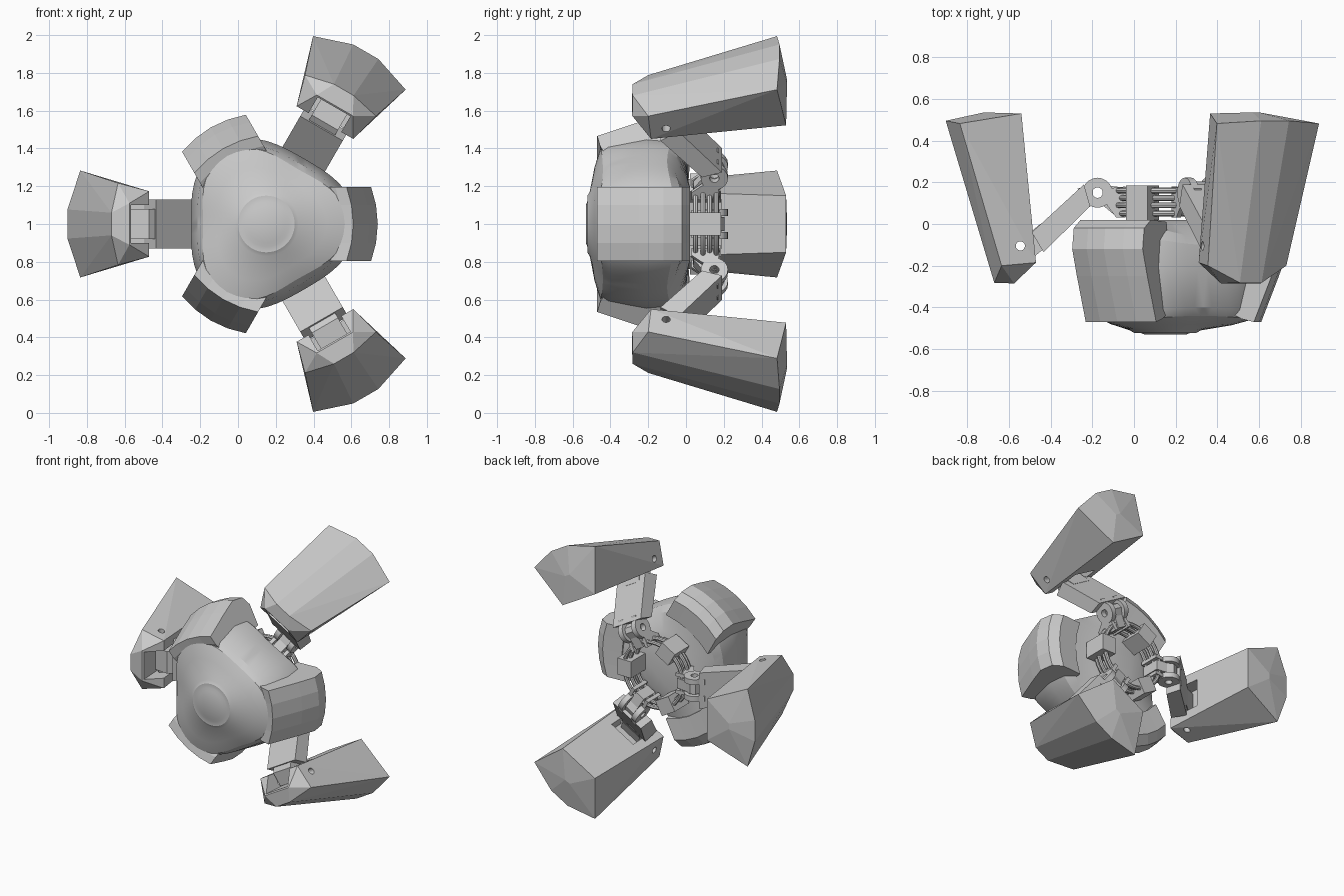
import bpy, bmesh, math
from mathutils import Vector

if "Cube" in bpy.data.objects:
    bpy.data.objects.remove(bpy.data.objects["Cube"])

CX, CZ = 0.15, 1.0      # the three-fold axis runs along y through here


def place(a, r, y, t):
    """Radial r, depth y, sideways t, for the sector at angle a."""
    a = math.radians(a)
    return Vector((CX + r * math.cos(a) - t * math.sin(a), y,
                   CZ + r * math.sin(a) + t * math.cos(a)))


def finish(name, bm, smooth=None, hide=False):
    bmesh.ops.recalc_face_normals(bm, faces=bm.faces[:])
    me = bpy.data.meshes.new(name)
    bm.to_mesh(me)
    bm.free()
    ob = bpy.data.objects.new(name, me)
    bpy.context.collection.objects.link(ob)
    ob.hide_render = hide
    if smooth:
        bpy.ops.object.select_all(action='DESELECT')
        ob.select_set(True)
        bpy.context.view_layer.objects.active = ob
        bpy.ops.object.shade_smooth_by_angle(angle=math.radians(smooth))
    return ob


def loft(name, rings, wrap=True, smooth=None):
    bm = bmesh.new()
    vs = [[bm.verts.new(p) for p in ring] for ring in rings]
    n = len(vs[0])
    for a, b in zip(vs, vs[1:]):
        for i in range(n if wrap else n - 1):
            j = (i + 1) % n
            bm.faces.new((a[i], a[j], b[j], b[i]))
    bm.faces.new(vs[0])
    bm.faces.new(vs[-1])
    return finish(name, bm, smooth)


def slab(name, a, profile, t0, t1, hide=False, smooth=None):
    """Extrude an (r, y) outline sideways from t0 to t1."""
    bm = bmesh.new()
    lo = [bm.verts.new(place(a, r, y, t0)) for r, y in profile]
    hi = [bm.verts.new(place(a, r, y, t1)) for r, y in profile]
    bm.faces.new(lo)
    bm.faces.new(hi)
    for i in range(len(lo)):
        j = (i + 1) % len(lo)
        bm.faces.new((lo[i], lo[j], hi[j], hi[i]))
    return finish(name, bm, smooth, hide)


def circle(r, y, rad, n=20):
    return [(r + rad * math.cos(2 * math.pi * i / n),
             y + rad * math.sin(2 * math.pi * i / n)) for i in range(n)]


def cut(ob, cutter):
    m = ob.modifiers.new("cut", 'BOOLEAN')
    m.operation = 'DIFFERENCE'
    m.solver = 'EXACT'
    m.object = cutter


# Core shell: each ring gives y, r toward the armour plates, then toward the arms
shell = [(-.53, .10, -.53, .10), (-.522, .12, -.522, .12), (-.522, .15, -.522, .15),
         (-.51, .17, -.51, .17), (-.485, .32, -.48, .26), (-.455, .43, -.44, .335),
         (-.42, .445, -.40, .365), (-.20, .48, -.22, .40), (-.06, .47, -.10, .385),
         (0, .42, -.06, .35), (.01, .25, .0, .25), (.02, .2, .02, .2)]
rings = []
for yb, rb, ya, ra in shell:
    ring = []
    for i in range(48):
        d = 360 * i / 48
        w = .5 + .5 * math.cos(math.radians(3 * d))
        ring.append(place(d, ra + (rb - ra) * w, ya + (yb - ya) * w, 0))
    rings.append(ring)
loft("core_shell", rings, smooth=25)

# Coil rings around the back
for y, rad in ((.05, .22), (.09, .235), (.125, .22), (.16, .235)):
    bpy.ops.mesh.primitive_torus_add(location=(CX, y, CZ), rotation=(math.pi / 2, 0, 0),
                                     major_radius=rad, minor_radius=.014,
                                     major_segments=40, minor_segments=8)
    bpy.context.object.name = "coil_ring"
    bpy.ops.object.shade_smooth_by_angle()

# Armour plates and clamp blocks
plate = [(-.40, .30), (-.455, .40), (-.47, .46), (-.25, .545), (-.12, .59),
         (-.02, .575), (.02, .51), (.01, .36)]
for a in (0, 120, 240):
    rows = []
    for t in (-.195, -.1, 0, .1, .195):
        rows.append([place(a, r - .035 * (t / .195) ** 2, y, t) for y, r in plate])
    loft("armour_plate", rows)
    slab("clamp_block", a, [(.165, .02), (.275, .02), (.275, .185), (.165, .185)], -.06, .06)

# Arms
for a in (60, 180, 300):
    pin = slab("pin_cutter", a, circle(.695, -.105, .022), -.5, .5, hide=True)
    eye = slab("eye_cutter", a, circle(.325, .15, .025), -.5, .5, hide=True)
    slot = slab("slot_cutter", a, [(.5, -.4), (.71, -.4), (.735, .06), (.5, .06)],
                -.1, .1, hide=True)

    # Faceted pod
    bm = bmesh.new()
    for r, y, t in ((.69, .53, .15), (.985, .482, .283), (1.053, .495, .077),
                    (.62, -.185, .173), (.785, -.2, .217), (.725, -.285, .11),
                    (.82, -.282, .06), (.87, .535, .02)):
        for s in (1, -1):
            bm.verts.new(place(a, r, y, t * s))
    bmesh.ops.convex_hull(bm, input=bm.verts[:])
    bmesh.ops.dissolve_limit(bm, angle_limit=.03, verts=bm.verts[:], edges=bm.edges[:])
    pod = finish("pod", bm)
    cut(pod, slot)
    cut(pod, pin)

    # Slanted link and the neck that enters the pod
    slab("arm_link", a, [(.39, .19), (.64, -.04), (.584, -.135), (.36, .085)], -.13, .13)
    neck = slab("arm_neck", a, [(.56, -.10), (.60, .0), (.66, -.05), (.725, -.08),
                                (.72, -.14), (.62, -.15)], -.08, .08)
    cut(neck, pin)

    # Hinge: two outer lugs, and an inner knuckle that grips the coils
    for s in (1, -1):
        lug = slab("hinge_lug", a, circle(.325, .15, .072), s * .042, s * .08, smooth=30)
        cut(lug, eye)
        slab("lug_bridge", a, [(.345, .19), (.42, .17), (.40, .06), (.35, .09)],
             s * .042, s * .08)
        slab("coil_clip", a, [(.19, .03), (.235, .03), (.28, .09), (.28, .17), (.19, .18)],
             s * .05, s * .075)
    knuckle = slab("hinge_knuckle", a, [(.2, .04), (.24, .04), (.3, .09), (.36, .11),
                                        (.375, .15), (.36, .19), (.325, .205), (.28, .185),
                                        (.2, .175)], -.036, .036)
    cut(knuckle, eye)
